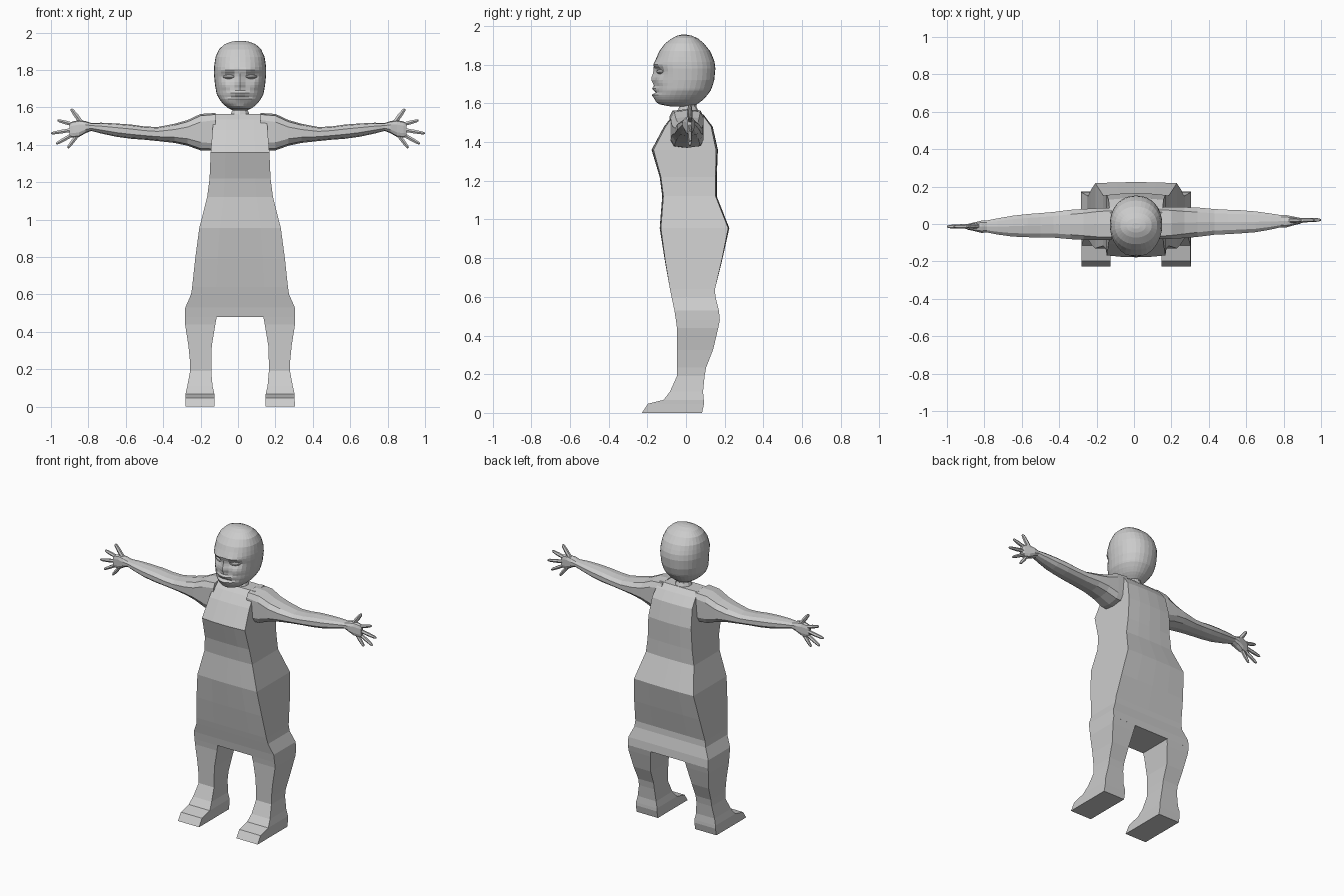
import bpy, bmesh, math
from mathutils import Vector

CX = 0.011  # the body sits slightly right of the origin


def loft(name, rings, cap_start=True, cap_end=True):
    """Skin a list of equal-length point rings with quads."""
    bm = bmesh.new()
    rows = [[bm.verts.new(p) for p in r] for r in rings]
    n = len(rows[0])
    for a, b in zip(rows, rows[1:]):
        for i in range(n):
            j = (i + 1) % n
            bm.faces.new((a[i], a[j], b[j], b[i]))
    if cap_start:
        bm.faces.new(rows[0])
    if cap_end:
        bm.faces.new(rows[-1])
    bmesh.ops.recalc_face_normals(bm, faces=bm.faces[:])
    me = bpy.data.meshes.new(name)
    bm.to_mesh(me)
    bm.free()
    ob = bpy.data.objects.new(name, me)
    bpy.context.collection.objects.link(ob)
    return ob


def oval(n, a, b, e=2.0, phase=0.5):
    """2D superellipse points; a larger e gives a boxier shape."""
    pts = []
    for i in range(n):
        t = 2 * math.pi * (i + phase) / n
        c, s = math.cos(t), math.sin(t)
        pts.append((a * math.copysign(abs(c) ** (2 / e), c),
                    b * math.copysign(abs(s) ** (2 / e), s)))
    return pts


def box_ring(x0, x1, y0, y1, z, bulge=0.0, cols=4):
    """Rectangular slice with extra columns so front and back can bulge."""
    front, back = [], []
    for i in range(cols + 1):
        t = i / cols
        k = bulge * (1 - (2 * t - 1) ** 2)
        x = x0 + (x1 - x0) * t
        front.append(Vector((x, y0 - k, z)))
        back.append(Vector((x, y1 + k, z)))
    return front + back[::-1]


def gauss(d, w):
    return math.exp(-(d / w) ** 2)


# Torso and long skirt: z, half width, front y, back y, bulge
torso = [
    (0.478, 0.294, -0.052, 0.175, 0), (0.53, 0.293, -0.06, 0.170, 0),
    (0.60, 0.262, -0.075, 0.152, 0), (0.64, 0.256, -0.083, 0.150, 0),
    (0.79, 0.240, -0.108, 0.185, 0.002), (0.955, 0.218, -0.130, 0.218, 0.006),
    (1.12, 0.176, -0.117, 0.153, 0.006), (1.22, 0.163, -0.130, 0.153, 0.006),
    (1.36, 0.157, -0.168, 0.155, 0.01), (1.48, 0.147, -0.106, 0.130, 0.008),
    (1.535, 0.143, -0.065, 0.090, 0.006), (1.565, 0.138, -0.035, 0.06, 0.004),
]
loft("dress", [box_ring(CX - w, CX + w, f, b, z, k) for z, w, f, b, k in torso])

# Legs and feet: z, inner x, outer x, front y, back y
leg = [
    (0.0, 0.137, 0.293, -0.228, 0.083), (0.047, 0.137, 0.292, -0.197, 0.093),
    (0.067, 0.137, 0.292, -0.116, 0.092), (0.11, 0.147, 0.282, -0.083, 0.088),
    (0.19, 0.154, 0.267, -0.047, 0.096), (0.235, 0.154, 0.267, -0.047, 0.104),
    (0.326, 0.151, 0.276, -0.047, 0.14), (0.44, 0.132, 0.294, -0.047, 0.167),
    (0.479, 0.125, 0.294, -0.052, 0.175),
]
for side, s in (("left", 1), ("right", -1)):
    rings = [box_ring(CX + s * i, CX + s * o, f, b, z, 0, 2) for z, i, o, f, b in leg]
    loft("leg_" + side, rings, True, False)

# Arms: x, bottom z, top z, front y, back y, boxiness
arm = [
    (0.12, 1.37, 1.57, -0.085, 0.09, 5), (0.20, 1.37, 1.565, -0.085, 0.09, 4),
    (0.27, 1.395, 1.532, -0.083, 0.088, 3), (0.34, 1.41, 1.512, -0.078, 0.085, 2.6),
    (0.43, 1.42, 1.495, -0.068, 0.075, 2.4), (0.50, 1.427, 1.498, -0.066, 0.07, 2.4),
    (0.57, 1.432, 1.508, -0.063, 0.066, 2.4), (0.65, 1.443, 1.514, -0.058, 0.058, 2.4),
    (0.73, 1.460, 1.518, -0.045, 0.045, 2.3), (0.785, 1.474, 1.517, -0.033, 0.035, 2.2),
]
# Palm continues in the same format
palm = [
    (0.785, 1.474, 1.517, -0.033, 0.035, 2.2), (0.815, 1.462, 1.527, -0.034, 0.034, 2.5),
    (0.85, 1.442, 1.532, -0.024, 0.026, 3), (0.885, 1.438, 1.525, -0.016, 0.018, 3),
    (0.90, 1.446, 1.515, -0.010, 0.012, 3),
]
# Digits: base x, base z, tip x, tip z, thickness
digits = [
    (0.835, 1.515, 0.892, 1.592, 0.013), (0.875, 1.507, 0.965, 1.531, 0.011),
    (0.88, 1.481, 0.999, 1.461, 0.011), (0.875, 1.460, 0.972, 1.405, 0.011),
    (0.855, 1.455, 0.910, 1.383, 0.011),
]


def limb_ring(s, x, z0, z1, y0, y1, e):
    drift = 0.018 * s * x  # arms swing slightly about the spine
    return [Vector((s * x, (y0 + y1) / 2 + drift + p, (z0 + z1) / 2 + q))
            for p, q in oval(10, (y1 - y0) / 2, (z1 - z0) / 2, e)]


for side, s in (("left", 1), ("right", -1)):
    loft("arm_" + side, [limb_ring(s, *r) for r in arm])
    loft("palm_" + side, [limb_ring(s, *r) for r in palm])
    for k, (bx, bz, tx, tz, r) in enumerate(digits):
        a, b = Vector((bx, 0, bz)), Vector((tx, 0, tz))
        d = (b - a).normalized()
        across = Vector((-d.z, 0, d.x))
        rings = []
        for t, m in ((0, 1.15), (0.35, 1.0), (0.5, 1.05), (0.9, 0.8), (1, 0.45)):
            c = a.lerp(b, t)
            ring = []
            for p, q in oval(6, r * m, r * m):
                v = c + across * p
                ring.append(Vector((s * v.x, q + 0.004 + 0.018 * s * v.x, v.z)))
            rings.append(ring)
        loft("digit_%d_%s" % (k + 1, side), rings)

# Neck
loft("neck", [[Vector((CX + p, 0.01 + q, z)) for p, q in oval(10, r, r)]
              for z, r in ((1.53, 0.07), (1.565, 0.052), (1.585, 0.043), (1.63, 0.045))])

# Head: z, half width, front y, back y
skull = [
    (1.583, 0.035, -0.075, 0.025), (1.595, 0.062, -0.135, 0.055),
    (1.615, 0.088, -0.158, 0.085), (1.64, 0.108, -0.165, 0.108),
    (1.67, 0.125, -0.160, 0.130), (1.72, 0.134, -0.156, 0.146),
    (1.78, 0.140, -0.160, 0.152), (1.82, 0.139, -0.160, 0.147),
    (1.87, 0.131, -0.138, 0.125), (1.91, 0.113, -0.108, 0.093),
    (1.937, 0.084, -0.072, 0.06), (1.950, 0.052, -0.045, 0.03),
    (1.955, 0.022, -0.025, 0.005),
]


def skull_at(z):
    for a, b in zip(skull, skull[1:]):
        if z <= b[0]:
            t = (z - a[0]) / (b[0] - a[0])
            return [u + (v - u) * t for u, v in zip(a, b)]
    return skull[-1]


def face_relief(x, z):
    """Forward push of the face: brow, eye sockets, nose, cheeks, lips, chin."""
    ax = abs(x)
    d = 0.014 * gauss(z - 1.80, 0.014) * gauss(ax - 0.05, 0.05)
    d -= 0.020 * gauss(z - 1.765, 0.018) * gauss(ax - 0.062, 0.032)
    d += 0.022 * gauss(z - 1.722, 0.024) * gauss(ax, 0.024)
    d += 0.010 * gauss(z - 1.76, 0.03) * gauss(ax, 0.016)
    d += 0.010 * gauss(z - 1.715, 0.02) * gauss(ax - 0.075, 0.03)
    d += 0.016 * gauss(z - 1.676, 0.012) * gauss(ax, 0.055)
    d -= 0.010 * gauss(z - 1.657, 0.008) * gauss(ax, 0.05)
    d += 0.015 * gauss(z - 1.642, 0.011) * gauss(ax, 0.04)
    d += 0.006 * gauss(z - 1.608, 0.012) * gauss(ax, 0.03)
    return d


levels = [1.583, 1.595, 1.608, 1.62, 1.632, 1.644, 1.656, 1.667, 1.678, 1.69, 1.705,
          1.72, 1.735, 1.75, 1.765, 1.78, 1.79, 1.80, 1.815, 1.84, 1.87, 1.91,
          1.937, 1.950, 1.955]
rings = []
for z in levels:
    _, w, f, b = skull_at(z)
    ring = []
    for p, q in oval(32, w, (b - f) / 2, 2.15, 0):
        y = (f + b) / 2 + q
        if q < 0:
            y -= face_relief(p, z)
        ring.append(Vector((CX + p, y, z)))
    rings.append(ring)
loft("head", rings)

# Closed almond eyes resting in the sockets
for side, s in (("left", 1), ("right", -1)):
    rings = []
    for t in (-0.95, -0.5, 0, 0.5, 0.95):
        r = math.sqrt(1 - t * t)
        x = 0.062 + 0.032 * t
        y = -0.128 + 0.018 * t
        rings.append([Vector((CX + s * x, y + p, 1.764 + q))
                      for p, q in oval(8, 0.018 * r, 0.013 * r)])
    loft("eye_" + side, rings)
